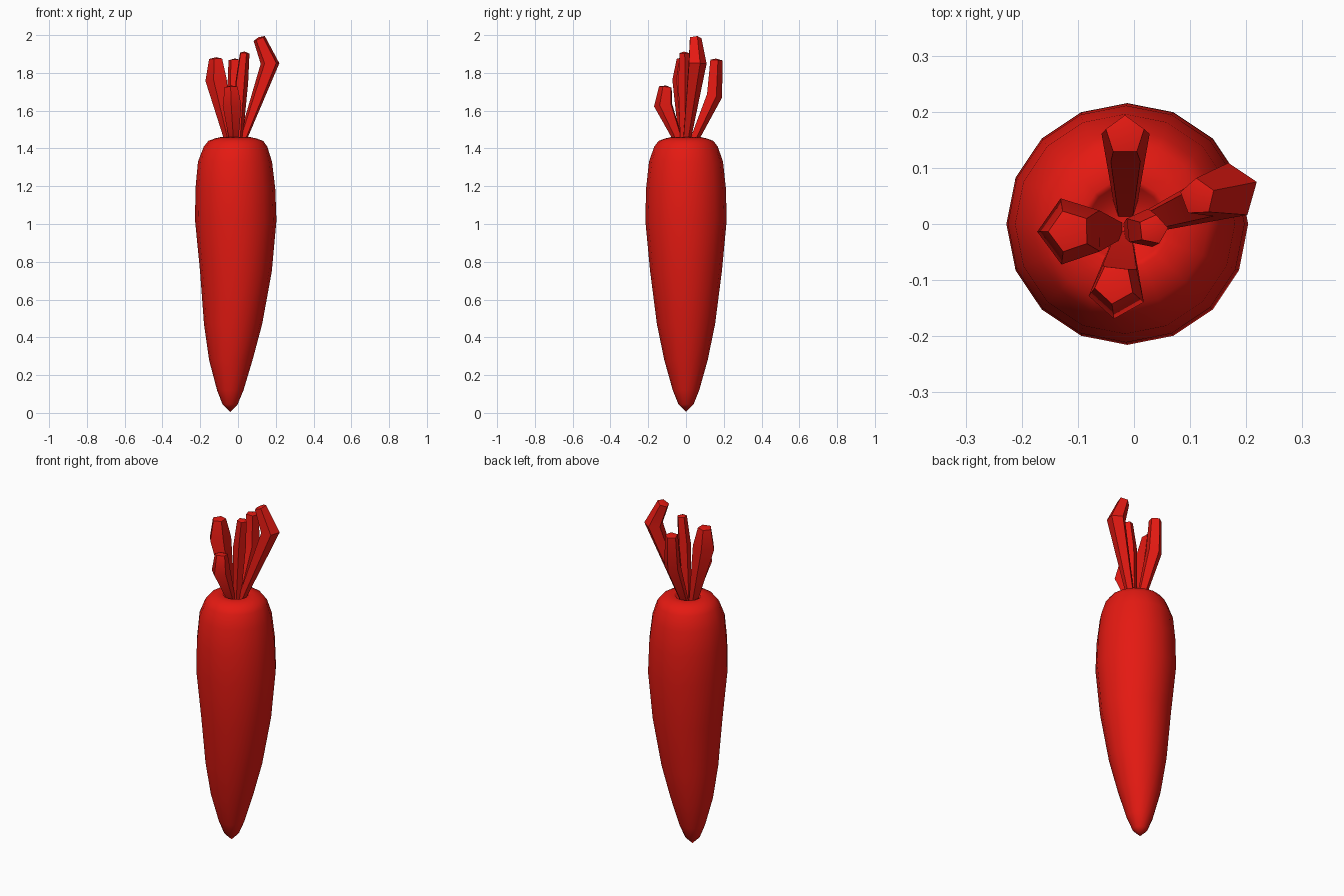
import bpy, bmesh, math
from mathutils import Vector

if "Cube" in bpy.data.objects:
    bpy.data.objects.remove(bpy.data.objects["Cube"])

red = bpy.data.materials.new("red")
red.diffuse_color = (0.78, 0.01, 0.006, 1)
red.use_nodes = True
red.node_tree.nodes["Principled BSDF"].inputs["Base Color"].default_value = red.diffuse_color


def loft(name, rings, sides, normals, outward, angle):
    """Skin circular rings (centre, radius); a radius of 0 makes a point."""
    bm = bmesh.new()
    loops = []
    for (centre, radius), normal in zip(rings, normals):
        c, n = Vector(centre), Vector(normal).normalized()
        u = (outward - n * outward.dot(n)).normalized()
        v = n.cross(u)
        if radius == 0:
            loops.append([bm.verts.new(c)])
            continue
        loops.append([bm.verts.new(c + radius * (u * math.cos(a) + v * math.sin(a)))
                      for a in (2 * math.pi * i / sides for i in range(sides))])
    for a, b in zip(loops, loops[1:]):
        for i in range(sides):
            j = (i + 1) % sides
            if len(a) == 1:
                bm.faces.new((a[0], b[j], b[i]))
            elif len(b) == 1:
                bm.faces.new((a[i], a[j], b[0]))
            else:
                bm.faces.new((a[i], a[j], b[j], b[i]))
    for loop in (loops[0], loops[-1]):
        if len(loop) > 1:
            bm.faces.new(loop)
    bmesh.ops.recalc_face_normals(bm, faces=bm.faces)
    mesh = bpy.data.meshes.new(name)
    bm.to_mesh(mesh)
    bm.free()
    mesh.materials.append(red)
    obj = bpy.data.objects.new(name, mesh)
    bpy.context.collection.objects.link(obj)
    bpy.ops.object.select_all(action='DESELECT')
    obj.select_set(True)
    bpy.context.view_layer.objects.active = obj
    bpy.ops.object.shade_smooth_by_angle(angle=math.radians(angle))
    return obj


# Root: slightly bent tapering body with a dimpled crown (z, centre x, radius)
profile = [
    (0.005, -0.042, 0), (0.045, -0.042, 0.04), (0.12, -0.041, 0.07),
    (0.28, -0.038, 0.115), (0.47, -0.026, 0.154), (0.75, -0.011, 0.19),
    (1.02, -0.012, 0.2155), (1.19, -0.014, 0.211), (1.33, -0.016, 0.196),
    (1.41, -0.013, 0.168), (1.44, -0.012, 0.145), (1.453, -0.012, 0.11),
    (1.46, -0.014, 0.078), (1.455, -0.014, 0.068), (1.43, -0.014, 0.055),
    (1.425, -0.014, 0),
]
loft("carrot_root", [((x, 0, z), r) for z, x, r in profile], 16,
     [(0, 0, 1)] * len(profile), Vector((1, 0, 0)), 60)

# Leaf stalks: thin base, wide bend, narrower blunt tip
stalks = {
    "right": [((0.015, 0.0, 1.42), 0.02), ((0.17, 0.057, 1.85), 0.052), ((0.113, 0.048, 1.982), 0.034)],
    "left": [((-0.04, -0.012, 1.42), 0.024), ((-0.111, -0.013, 1.765), 0.062), ((-0.115, -0.013, 1.875), 0.038)],
    "back": [((-0.015, 0.03, 1.42), 0.022), ((-0.015, 0.147, 1.68), 0.045), ((-0.016, 0.158, 1.868), 0.036)],
    "front": [((-0.02, -0.03, 1.42), 0.022), ((-0.03, -0.118, 1.63), 0.052), ((-0.035, -0.107, 1.725), 0.036)],
    "centre": [((0.0, -0.01, 1.42), 0.022), ((0.018, -0.008, 1.75), 0.036), ((0.034, -0.01, 1.905), 0.027)],
}
for side, rings in stalks.items():
    base, bend, tip = (Vector(c) for c, r in rings)
    low, high = (bend - base).normalized(), (tip - bend).normalized()
    outward = Vector((bend.x - base.x, bend.y - base.y, 0))
    cap = (tip + high * 0.008, 0)
    loft("leaf_stalk_" + side, rings + [cap], 5,
         [low, low + high, high, high], outward, 40)
